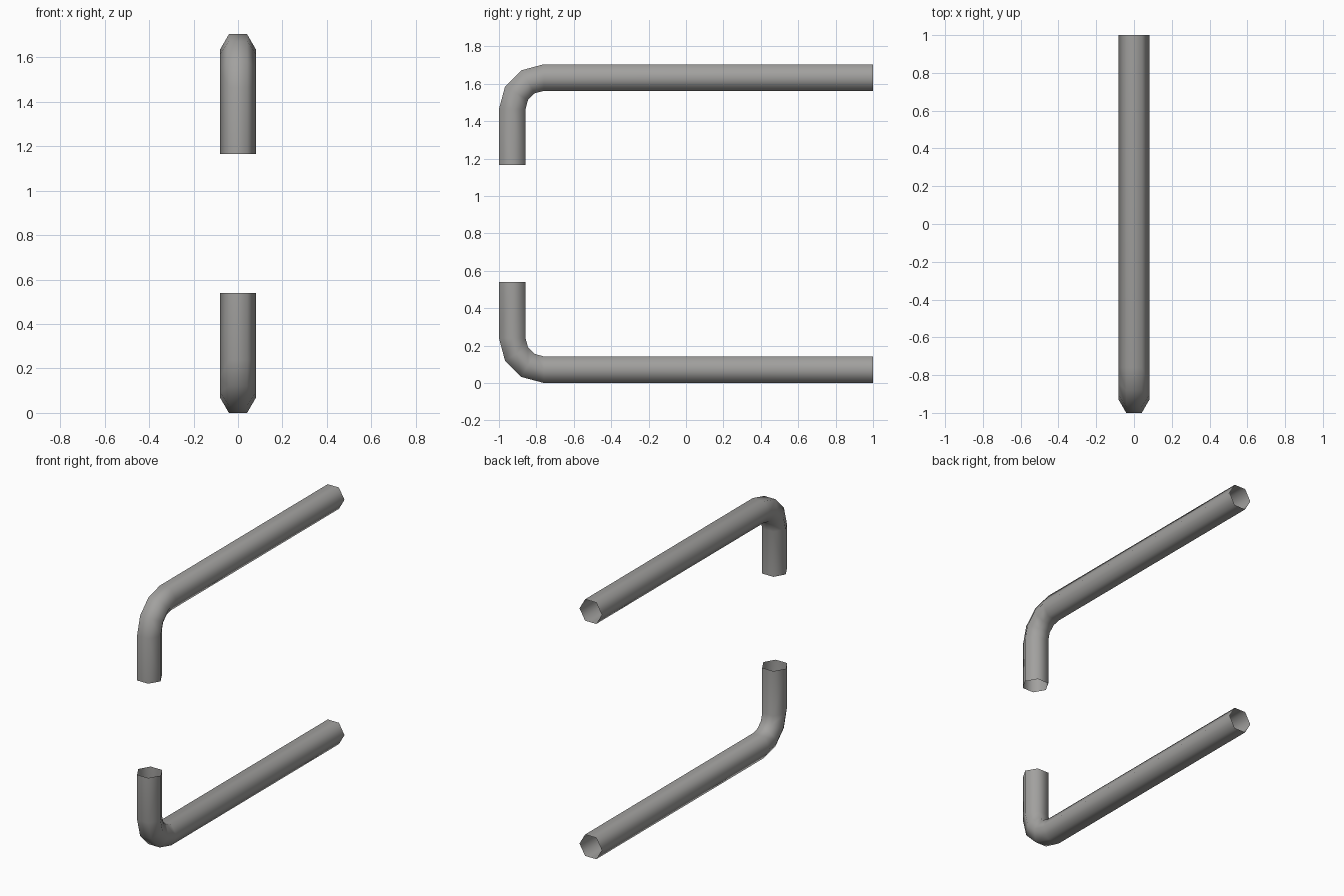
import bpy, bmesh, math

if "Cube" in bpy.data.objects:
    bpy.data.objects.remove(bpy.data.objects["Cube"])

H = 1.704            # overall height
R = 0.082            # hexagon corner radius
A = R * math.cos(math.pi / 6)   # half thickness across flats
OUT = 0.24           # outer bend radius
BEND = OUT - A       # centreline bend radius

steel = bpy.data.materials.new("warm grey metal")
steel.diffuse_color = (0.36, 0.355, 0.345, 1)
steel.use_nodes = True
steel.node_tree.nodes["Principled BSDF"].inputs["Base Color"].default_value = steel.diffuse_color


def rail(name, flip):
    # centreline stations: (y, z, angle of the section's outward direction)
    cy, cz = -1 + OUT, H - OUT
    stations = [(-1 + A, 1.165, math.pi)]
    for i in range(4):
        a = math.pi - i * math.pi / 6
        stations.append((cy + BEND * math.cos(a), cz + BEND * math.sin(a), a))
    stations.append((1.0, H - A, math.pi / 2))

    # hexagonal rings joined into an open-ended tube
    bm = bmesh.new()
    rings = []
    for y, z, a in stations:
        ring = []
        for k in range(6):
            t = k * math.pi / 3
            o = R * math.sin(t)
            zz = z + o * math.sin(a)
            ring.append(bm.verts.new((R * math.cos(t), y + o * math.cos(a),
                                      H - zz if flip else zz)))
        rings.append(ring)
    for r0, r1 in zip(rings, rings[1:]):
        for k in range(6):
            j = (k + 1) % 6
            bm.faces.new((r0[k], r0[j], r1[j], r1[k]))
    bmesh.ops.recalc_face_normals(bm, faces=bm.faces)
    # make sure the tube faces outwards
    bm.faces.ensure_lookup_table()
    f = bm.faces[0]
    c = f.calc_center_median()
    if f.normal.x * c.x + f.normal.y * (c.y + 1 - A) < 0:
        bmesh.ops.reverse_faces(bm, faces=bm.faces)
    for f in bm.faces:
        f.smooth = True
    me = bpy.data.meshes.new(name)
    bm.to_mesh(me)
    bm.free()
    me.materials.append(steel)
    ob = bpy.data.objects.new(name, me)
    bpy.context.collection.objects.link(ob)


rail("upper_rail", False)
rail("lower_rail", True)
